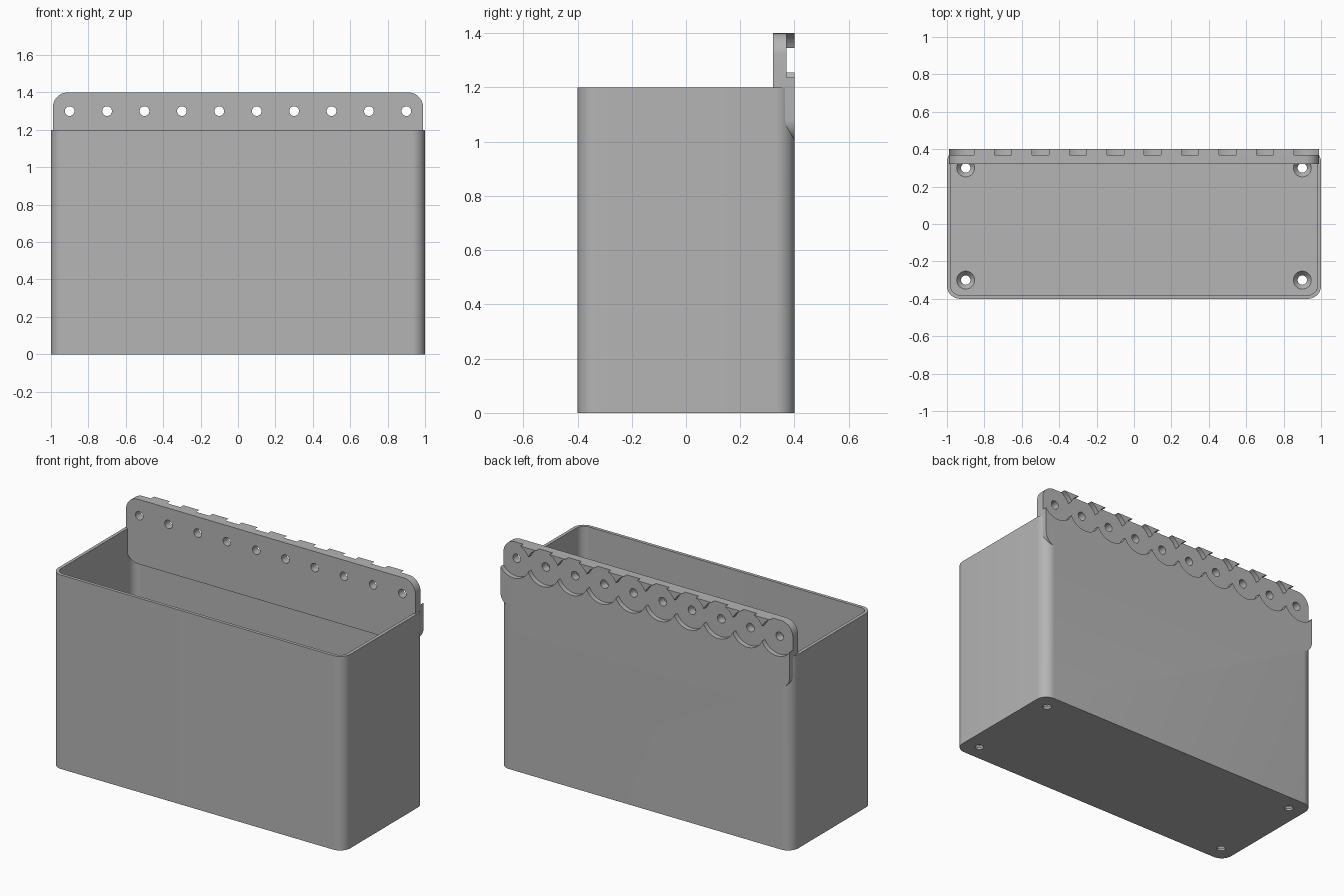
import bpy, bmesh
from math import sin, cos, pi
from mathutils import Vector

cube = bpy.data.objects.get("Cube")
if cube:
    bpy.data.objects.remove(cube, do_unlink=True)

grey = bpy.data.materials.new("matte grey")
grey.use_nodes = True
colour = (0.46, 0.46, 0.46, 1)
grey.diffuse_color = colour
grey.node_tree.nodes["Principled BSDF"].inputs["Base Color"].default_value = colour


def rounded_rect(w, h, r, steps=10):
    """Outline of a rectangle with half sizes w, h and corner radius r."""
    pts = []
    for i, (sx, sy) in enumerate([(1, 1), (-1, 1), (-1, -1), (1, -1)]):
        for k in range(steps + 1):
            a = (i + k / steps) * pi / 2
            pts.append((sx * (w - r) + r * cos(a), sy * (h - r) + r * sin(a)))
    return pts


def make_object(name, bm):
    bmesh.ops.recalc_face_normals(bm, faces=bm.faces)
    mesh = bpy.data.meshes.new(name)
    bm.to_mesh(mesh)
    bm.free()
    mesh.materials.append(grey)
    obj = bpy.data.objects.new(name, mesh)
    bpy.context.collection.objects.link(obj)
    return obj


def loft(bm, rings):
    """Closed solid through rings of equal point count."""
    loops = [[bm.verts.new(p) for p in ring] for ring in rings]
    n = len(loops[0])
    for a, b in zip(loops, loops[1:]):
        for i in range(n):
            j = (i + 1) % n
            bm.faces.new((a[i], a[j], b[j], b[i]))
    bm.faces.new(loops[0])
    bm.faces.new(loops[-1])


def disc(r, n=40):
    return [(r * cos(2 * pi * i / n), r * sin(2 * pi * i / n)) for i in range(n)]


def upright(name, outline, z0, z1):
    bm = bmesh.new()
    loft(bm, [[(x, y, z) for x, y in outline] for z in (z0, z1)])
    return make_object(name, bm)


def along_y(bm, outline, centre, y0, y1):
    loft(bm, [[(x + centre[0], y, z + centre[1]) for x, z in outline] for y in (y0, y1)])


def combine(target, tool, operation):
    tool.hide_render = True
    mod = target.modifiers.new(operation, 'BOOLEAN')
    mod.operation = operation
    mod.solver = 'EXACT'
    mod.object = tool
    bpy.context.view_layer.objects.active = target
    bpy.ops.object.modifier_apply(modifier=mod.name)
    bpy.data.objects.remove(tool, do_unlink=True)


# Open bin with rounded upright corners
WALL, FLOOR = 0.02, 0.04
planter = upright("hanging_bin", rounded_rect(1, 0.4, 0.07), 0, 1.2)
combine(planter, upright("cavity", rounded_rect(1 - WALL, 0.4 - WALL, 0.07 - WALL),
                         FLOOR, 1.4), 'DIFFERENCE')

# Mounting plate along the back
bm = bmesh.new()
along_y(bm, rounded_rect(0.99, 0.2, 0.08), (0, 1.2), 0.32, 0.4)
combine(planter, make_object("mounting_plate", bm), 'UNION')

# Overlapping round pockets in the rear of the plate
columns = [-0.9 + 0.2 * i for i in range(10)]
for x in columns:
    bm = bmesh.new()
    along_y(bm, disc(0.11, 48), (x, 1.3), 0.37, 0.45)
    combine(planter, make_object("pocket", bm), 'DIFFERENCE')

# Row of screw holes through the plate
bm = bmesh.new()
for x in columns:
    along_y(bm, disc(0.026, 24), (x, 1.3), 0.25, 0.5)
combine(planter, make_object("screw_holes", bm), 'DIFFERENCE')

# Countersunk drain holes in the floor
bm = bmesh.new()
for sx in (-1, 1):
    for sy in (-1, 1):
        loft(bm, [[(sx * 0.9 + x, sy * 0.3 + y, z) for x, y in disc(r, 32)]
                  for r, z in ((0.025, -0.05), (0.025, 0.012),
                               (0.048, FLOOR), (0.048, FLOOR + 0.02))])
combine(planter, make_object("drain_holes", bm), 'DIFFERENCE')

# Smooth shading with sharp edges kept
bpy.ops.object.select_all(action='DESELECT')
planter.select_set(True)
bpy.context.view_layer.objects.active = planter
bpy.ops.object.shade_smooth_by_angle(angle=pi / 6)
